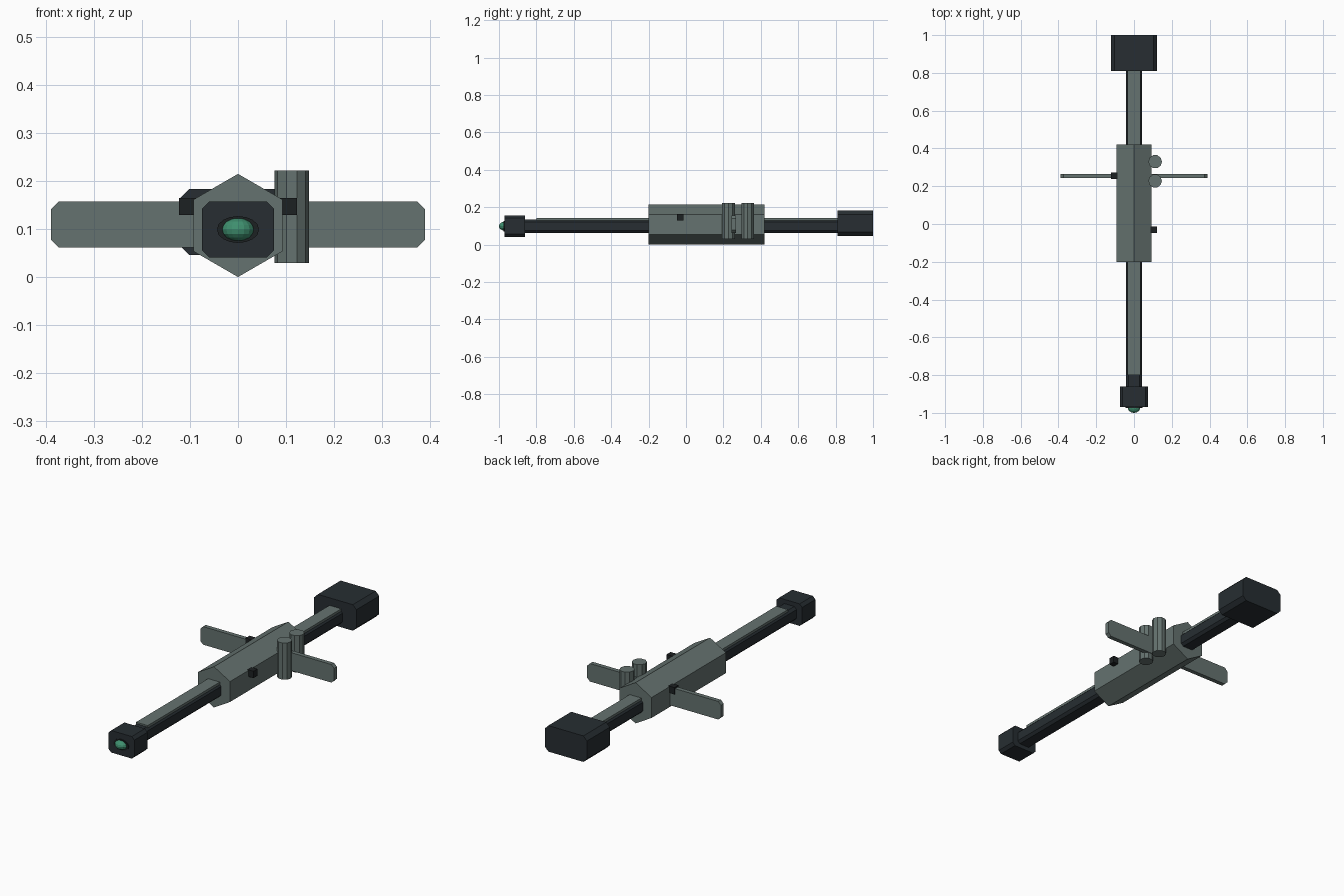
import bpy, bmesh, math
from mathutils import Vector

if "Cube" in bpy.data.objects:
    bpy.data.objects.remove(bpy.data.objects["Cube"])


def material(name, rgb):
    m = bpy.data.materials.new(name)
    m.diffuse_color = (*rgb, 1)
    m.use_nodes = True
    m.node_tree.nodes["Principled BSDF"].inputs["Base Color"].default_value = m.diffuse_color
    return m


GREY = material("grey_green", (0.13, 0.17, 0.16))
DARK = material("dark_slate", (0.02, 0.027, 0.032))
BLACK = material("black", (0.012, 0.015, 0.016))
GREEN = material("green_glass", (0.05, 0.28, 0.16))


def prism(name, profile, y0, y1, mat):
    """Extrude an (x, z) outline along y."""
    bm = bmesh.new()
    face = bm.faces.new([bm.verts.new((x, y0, z)) for x, z in profile])
    ext = bmesh.ops.extrude_face_region(bm, geom=[face])
    moved = [v for v in ext["geom"] if isinstance(v, bmesh.types.BMVert)]
    bmesh.ops.translate(bm, verts=moved, vec=Vector((0, y1 - y0, 0)))
    bmesh.ops.recalc_face_normals(bm, faces=bm.faces)
    mesh = bpy.data.meshes.new(name)
    bm.to_mesh(mesh)
    bm.free()
    ob = bpy.data.objects.new(name, mesh)
    bpy.context.collection.objects.link(ob)
    mesh.materials.append(mat)
    return ob


def chamfered(x0, x1, z0, z1, c):
    """Rectangle outline with cut corners."""
    return [(x0 + c, z0), (x1 - c, z0), (x1, z0 + c), (x1, z1 - c),
            (x1 - c, z1), (x0 + c, z1), (x0, z1 - c), (x0, z0 + c)]


def rect(x0, x1, z0, z1):
    return [(x0, z0), (x1, z0), (x1, z1), (x0, z1)]


# Hexagonal centre housing
R = 0.1075
hexagon = [(R * math.sin(i * math.pi / 3), R + R * math.cos(i * math.pi / 3))
           for i in range(6)]
prism("housing", hexagon, -0.2, 0.42, GREY)

# Long shaft with a raised strip on top
prism("shaft", chamfered(-0.042, 0.042, 0.063, 0.135, 0.013), -0.87, 0.82, DARK)
prism("shaft_strip", rect(-0.034, 0.034, 0.13, 0.143), -0.8, 0.82, GREY)

# End blocks
prism("front_head", chamfered(-0.075, 0.075, 0.041, 0.157, 0.015), -0.97, -0.86, DARK)
prism("rear_block", chamfered(-0.123, 0.123, 0.046, 0.183, 0.021), 0.81, 1.0, DARK)

# Crossbar passing through the housing
prism("crossbar", chamfered(-0.39, 0.39, 0.062, 0.157, 0.016), 0.243, 0.266, GREY)

# Small side knobs
prism("right_knob", rect(0.085, 0.123, 0.129, 0.165), -0.047, -0.013, BLACK)
prism("left_knob", rect(-0.123, -0.085, 0.129, 0.165), 0.239, 0.272, BLACK)

# Pair of upright canisters on the right side
for i, y in enumerate((0.228, 0.33)):
    bpy.ops.mesh.primitive_cylinder_add(vertices=10, radius=0.036, depth=0.193,
                                        location=(0.112, y, 0.1255),
                                        rotation=(0, 0, math.pi / 2))
    ob = bpy.context.object
    ob.name = f"canister_{i + 1}"
    ob.data.materials.append(GREY)

# Oval lens and its rim
ring = [(0.044 * math.cos(i * math.pi / 8), 0.099 + 0.028 * math.sin(i * math.pi / 8))
        for i in range(16)]
prism("lens_rim", ring, -0.975, -0.96, BLACK)
bpy.ops.mesh.primitive_uv_sphere_add(segments=16, ring_count=8, radius=1,
                                     location=(0, -0.97, 0.099))
lens = bpy.context.object
lens.name = "lens"
lens.scale = (0.034, 0.03, 0.024)
lens.data.materials.append(GREEN)
